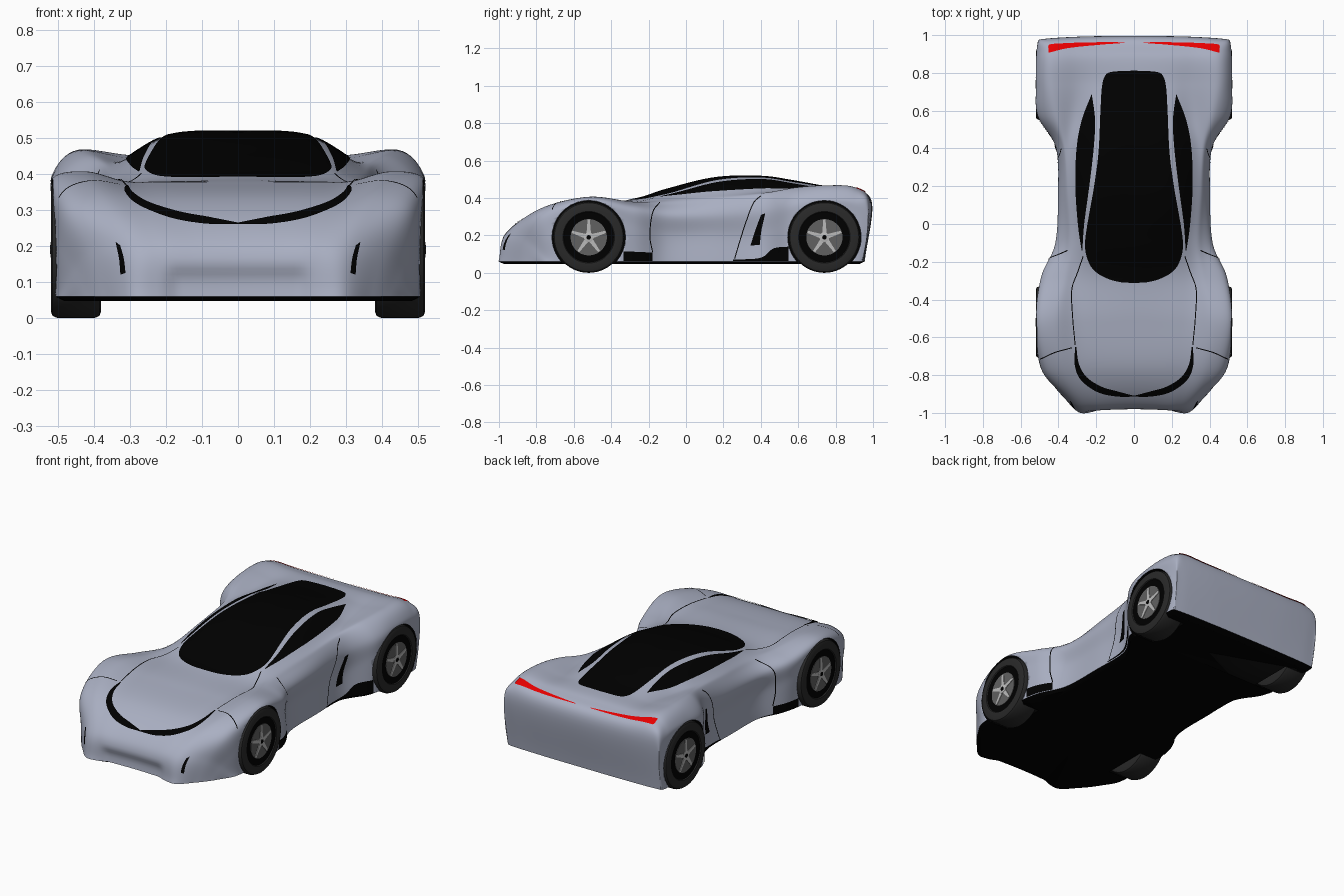
import bpy, bmesh, math
from mathutils import Vector
from mathutils.bvhtree import BVHTree

if "Cube" in bpy.data.objects:
    bpy.data.objects.remove(bpy.data.objects["Cube"])


def material(name, r, g, b):
    m = bpy.data.materials.new(name)
    m.diffuse_color = (r, g, b, 1)
    m.use_nodes = True
    m.node_tree.nodes["Principled BSDF"].inputs["Base Color"].default_value = m.diffuse_color
    return m


PAINT = material("silver_blue_paint", 0.40, 0.43, 0.54)
BLACK = material("black_trim", 0.0, 0.0, 0.0)
RED = material("red_light", 0.85, 0.0, 0.0)
RUBBER = material("tyre_rubber", 0.022, 0.022, 0.022)
DISC = material("dark_metal", 0.12, 0.12, 0.12)
ALLOY = material("light_alloy", 0.50, 0.50, 0.50)


def add_object(name, bm, mats, angle=35):
    me = bpy.data.meshes.new(name)
    bm.to_mesh(me)
    for m in mats:
        me.materials.append(m)
    me.shade_smooth()
    me.set_sharp_from_angle(angle=math.radians(angle))
    ob = bpy.data.objects.new(name, me)
    bpy.context.collection.objects.link(ob)
    return ob


def spline(pts, n):
    """Smooth curve through points, n samples per span."""
    p = [Vector(q) for q in pts]
    p = [2 * p[0] - p[1]] + p + [2 * p[-1] - p[-2]]
    out = []
    for i in range(1, len(p) - 2):
        a, b, c, d = p[i - 1:i + 3]
        for k in range(n):
            t = k / n
            out.append(0.5 * (2 * b + (c - a) * t + (2 * a - 5 * b + 4 * c - d) * t * t
                              + (3 * b - a - 3 * c + d) * t ** 3))
    return out + [p[-2]]


def smooth(a, b, v):
    t = min(1, max(0, (v - a) / (b - a)))
    return t * t * (3 - 2 * t)


# ---- body: long rails from the front lip over the car to the tail ----
MID_Y = [-.52, -.28, -.10, .15, .40, .57, .74, .90]


def rail(front_y, tail_y, xs, zs):
    return [Vector(p) for p in zip(xs, front_y + MID_Y + tail_y, zs)]


sill = rail([-.80, -.74, -.66], [.935, .94],
            [.46, .495, .508, .512, .485, .41, .402, .408, .505, .512, .51, .505, .50], [.06] * 13)
flank = rail([-.86, -.81, -.72], [.965, .945],
             [.42, .455, .505, .517, .488, .40, .390, .400, .508, .517, .515, .505, .495],
             [.06, .13, .21, .31, .24, .20, .20, .20, .27, .32, .30, .22, .06])
shoulder = rail([-.92, -.88, -.77], [.975, .945],
                [.37, .405, .48, .513, .482, .415, .402, .412, .500, .513, .51, .50, .49],
                [.06, .18, .31, .390, .345, .31, .31, .33, .38, .403, .395, .35, .06])
crest = rail([-.998, -.955, -.78], [.983, .95],
             [.29, .31, .39, .42, .38, .357, .367, .378, .42, .443, .443, .43, .42],
             [.06, .20, .342, .406, .378, .37, .385, .415, .452, .466, .455, .37, .06])
valley = rail([-.992, -.965, -.78], [.99, .953],
              [.20, .22, .28, .31, .31, .31, .325, .325, .31, .30, .30, .30, .30],
              [.06, .21, .333, .378, .375, .395, .42, .435, .435, .445, .447, .37, .06])
roof_edge = rail([-.987, -.962, -.78], [.993, .955],
                 [.10, .11, .16, .20, .20, .21, .20, .19, .18, .18, .18, .18, .18],
                 [.06, .21, .333, .375, .385, .432, .496, .505, .482, .457, .445, .37, .06])
centre = rail([-.985, -.96, -.78], [.995, .955], [0] * 13,
              [.06, .21, .333, .375, .393, .447, .507, .515, .492, .462, .445, .37, .06])

curves = [spline(r, 10) for r in (sill, flank, shoulder, crest, valley, roof_edge, centre)]
bm = bmesh.new()
rows = []
for i in range(len(curves[0])):
    half = [c[i] for c in curves]
    full = half + [Vector((-p.x, p.y, p.z)) for p in reversed(half[:-1])]
    row = []
    for p in spline(full, 8):
        if p.y < -.9:  # shallow recess in the lower front bumper
            p.y += .016 * smooth(.22, .16, abs(p.x)) * smooth(.16, .10, p.z)
        row.append(bm.verts.new(p))
    rows.append(row)
for a, b in zip(rows, rows[1:]):
    for j in range(len(a) - 1):
        bm.faces.new((a[j], a[j + 1], b[j + 1], b[j]))
# black underside
shell = set(bm.faces)
ret = bmesh.ops.extrude_edge_only(bm, edges=[e for e in bm.edges if e.is_boundary])
for v in ret["geom"]:
    if isinstance(v, bmesh.types.BMVert):
        v.co = (v.co.x * .95, v.co.y * .97, .047)
bmesh.ops.edgeloop_fill(bm, edges=[e for e in bm.edges if e.is_boundary])
for f in bm.faces:
    f.material_index = 0 if f in shell else 1
bmesh.ops.recalc_face_normals(bm, faces=bm.faces)
surface = BVHTree.FromBMesh(bm)
body = add_object("car_body", bm, [PAINT, BLACK])

# ---- wheel wells cut from the body ----
AXLES = [-.52, .74]


def lathe(profile, origin, side, segs=56):
    """Revolve (x, radius) points about the axle."""
    b = bmesh.new()
    rings = []
    for x, r in profile:
        rings.append([b.verts.new((side * x, origin + r * math.cos(2 * math.pi * k / segs),
                                   .19 + r * math.sin(2 * math.pi * k / segs))) for k in range(segs)])
    for p, q in zip(rings, rings[1:]):
        for k in range(segs):
            b.faces.new((p[k], p[(k + 1) % segs], q[(k + 1) % segs], q[k]))
    b.faces.new(rings[0])
    b.faces.new(rings[-1])
    bmesh.ops.recalc_face_normals(b, faces=b.faces)
    return b


for y in AXLES:
    for side in (1, -1):
        b = lathe([(.37, .196), (.60, .196)], y, side)
        for f in b.faces:
            f.material_index = 1
        cutter = add_object("wheel_well_cutter", b, [PAINT, BLACK])
        cutter.hide_render = True
        mod = body.modifiers.new("well", "BOOLEAN")
        mod.operation, mod.solver, mod.object = "DIFFERENCE", "EXACT", cutter
        bpy.context.view_layer.objects.active = body
        bpy.ops.object.modifier_apply(modifier=mod.name)
        bpy.data.objects.remove(cutter)

# ---- wheels ----
for y, end in zip(AXLES, ("front", "rear")):
    for side, hand in ((1, "left"), (-1, "right")):
        tag = f"{end}_{hand}"
        add_object(tag + "_tyre", lathe([(.38, .12), (.38, .172), (.385, .184), (.398, .19), (.502, .19),
                                         (.515, .184), (.52, .172), (.52, .138), (.512, .132)], y, side), [RUBBER])
        add_object(tag + "_rim_dish", lathe([(.50, .134), (.515, .134), (.515, .128), (.513, .098)], y, side), [BLACK])
        add_object(tag + "_brake_disc", lathe([(.505, .097), (.5155, .097), (.5155, .092)], y, side), [DISC])
        b = lathe([(.51, .026), (.519, .026), (.521, .018)], y, side, 20)
        for k in range(5):  # tapered spokes
            a = math.pi / 2 + k * 2 * math.pi / 5
            d, n = Vector((0, math.cos(a), math.sin(a))), Vector((0, -math.sin(a), math.cos(a)))
            c = Vector((0, y, .19))
            quad = [c + d * r + n * w for r, w in ((.02, -.012), (.094, -.006), (.094, .006), (.02, .012))]
            lo, hi = ([b.verts.new(q + Vector((side * x, 0, 0))) for q in quad] for x in (.512, .5185))
            b.faces.new(hi)
            for m in range(4):
                b.faces.new((lo[m], lo[(m + 1) % 4], hi[(m + 1) % 4], hi[m]))
        bmesh.ops.recalc_face_normals(b, faces=b.faces)
        add_object(tag + "_spokes", b, [ALLOY])
        add_object(tag + "_hub_cap", lathe([(.515, .012), (.5225, .012), (.5225, .01)], y, side, 16), [BLACK])

# ---- thin plates laid on the body: glass, lights, vents, panel gaps ----
VIEWS = {"top": (lambda u, v: Vector((u, v, 2)), Vector((0, 0, -1))),
         "front": (lambda u, v: Vector((u, -2, v)), Vector((0, 1, 0))),
         "side": (lambda u, v: Vector((2, u, v)), Vector((-1, 0, 0)))}


def plate(name, view, edge_a, edge_b, mat, across=6, n=6, lift=.004):
    """Skin between two 2D edges, dropped on the body and mirrored."""
    start, ray = VIEWS[view]
    b = bmesh.new()
    ea, eb = spline(edge_a, n), spline(edge_b, n)
    for side in (1, -1):
        grid = []
        for p, q in zip(ea, eb):
            row = []
            for k in range(across + 1):
                o = start(*p.lerp(q, k / across))
                hit, nor, _, _ = surface.ray_cast(o, ray)
                if hit is None:
                    hit, nor, _, _ = surface.find_nearest(o + ray * 1.5)
                if nor.dot(ray) > 0:
                    nor = -nor
                w = hit + nor * lift
                row.append(b.verts.new((side * w.x, w.y, w.z)))
            grid.append(row)
        for r, s in zip(grid, grid[1:]):
            for k in range(across):
                f = b.faces.new((r[k], r[k + 1], s[k + 1], s[k]))
                f.normal_update()
                out = Vector((side * -ray.x, -ray.y, -ray.z))
                if f.normal.dot(out) < 0:
                    f.normal_flip()
    bmesh.ops.remove_doubles(b, verts=b.verts, dist=.0002)
    return add_object(name, b, [mat], 60)


def seam(name, view, pts, w=.0025):
    p = [Vector(q) for q in pts]
    a, b = [], []
    for i, q in enumerate(p):
        t = (p[min(i + 1, len(p) - 1)] - p[max(i - 1, 0)]).normalized()
        nrm = Vector((-t.y, t.x)) * w
        a.append(q + nrm)
        b.append(q - nrm)
    plate(name, view, a, b, BLACK, 1, 10, .003)


canopy = [(0, -.312), (.08, -.306), (.16, -.28), (.22, -.235), (.25, -.17), (.258, -.1), (.245, 0), (.21, .2),
          (.187, .38), (.177, .6), (.17, .72), (.155, .78), (.12, .805), (0, .812)]
plate("windscreen_and_roof_glass", "top", [(0, y) for x, y in canopy], canopy, BLACK, 14)
plate("side_windows", "top", [(.272, -.14), (.262, 0), (.235, .2), (.212, .4), (.205, .55), (.222, .685)],
      [(.276, -.14), (.295, 0), (.308, .2), (.302, .4), (.275, .55), (.224, .685)], BLACK, 8)
plate("front_light_strip", "top", [(.312, -.65), (.315, -.74), (.285, -.82), (.20, -.885), (.10, -.910), (0, -.912)],
      [(.306, -.65), (.292, -.74), (.25, -.81), (.17, -.860), (.08, -.886), (0, -.907)], BLACK)
plate("tail_light_strip", "top", [(.05, .960), (.2, .960), (.35, .956), (.44, .950), (.453, .938)],
      [(.05, .957), (.2, .946), (.35, .930), (.44, .908), (.450, .904)], RED)
plate("front_bumper_vents", "front", [(.338, .21), (.328, .165), (.324, .12)],
      [(.325, .20), (.315, .165), (.310, .125)], BLACK, 3)
plate("side_intakes", "side", [(.345, .145), (.372, .23), (.402, .31)],
      [(.395, .15), (.405, .23), (.425, .318)], BLACK, 4)
plate("front_sill_trim", "side", [(-.335, .062), (-.26, .062), (-.18, .062)],
      [(-.335, .115), (-.26, .112), (-.18, .108)], BLACK, 4)
plate("rear_sill_trim", "side", [(.25, .062), (.40, .062), (.47, .062), (.55, .062)],
      [(.25, .07), (.40, .08), (.47, .13), (.55, .14)], BLACK, 4)
seam("bonnet_gap", "top", [(.312, -.64), (.325, -.5), (.33, -.35), (.30, -.26), (.268, -.17)])
seam("front_wing_gap", "top", [(.33, -.655), (.42, -.68), (.495, -.715)])
seam("door_front_gap", "side", [(-.18, .11), (-.195, .2), (-.18, .32), (-.14, .375)])
seam("door_rear_gap", "side", [(.26, .075), (.285, .16), (.32, .27), (.36, .37), (.40, .41)])
